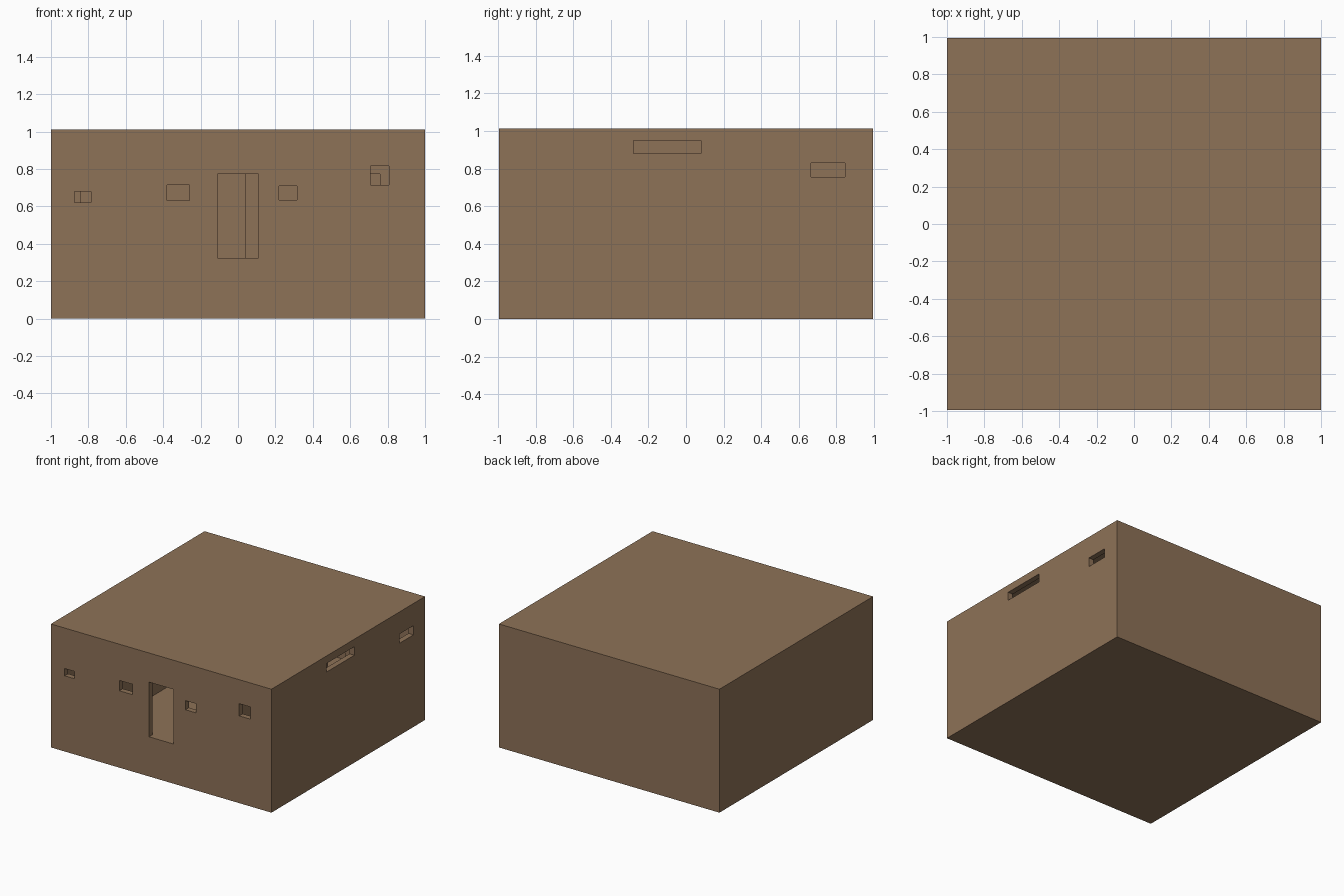
import bpy

if "Cube" in bpy.data.objects:
    bpy.data.objects.remove(bpy.data.objects["Cube"])

# One earthy colour for the whole house
mud = bpy.data.materials.new("mud_brown")
mud.diffuse_color = (0.27, 0.168, 0.096, 1)
mud.use_nodes = True
mud.node_tree.nodes["Principled BSDF"].inputs["Base Color"].default_value = mud.diffuse_color


def box(name, x0, x1, y0, y1, z0, z1):
    bpy.ops.mesh.primitive_cube_add(size=1, location=((x0 + x1) / 2, (y0 + y1) / 2, (z0 + z1) / 2))
    ob = bpy.context.object
    ob.name = name
    ob.scale = (x1 - x0, y1 - y0, z1 - z0)
    bpy.ops.object.transform_apply(location=False, rotation=False, scale=True)
    return ob


# Outer block of the house
house = box("house", -1, 1, -0.995, 0.995, 0, 1.012)
house.data.materials.append(mud)


def cut(*size):
    cutter = box("cutter", *size)
    cutter.hide_render = True
    mod = house.modifiers.new("cut", 'BOOLEAN')
    mod.operation = 'DIFFERENCE'
    mod.solver = 'EXACT'
    mod.object = cutter
    bpy.context.view_layer.objects.active = house
    bpy.ops.object.modifier_apply(modifier=mod.name)
    bpy.data.objects.remove(cutter)


FLOOR, CEIL, HEAD = 0.325, 0.97, 0.773

# Rooms: left, middle and right at the front, one long room at the back
for x0, x1, y0, y1 in [(-0.955, -0.54, -0.95, 0.3), (-0.5, 0.46, -0.95, 0.3),
                       (0.5, 0.955, -0.95, 0.3), (-0.955, 0.955, 0.34, 0.95)]:
    cut(x0, x1, y0, y1, FLOOR, CEIL)

# Front door
cut(-0.11, 0.11, -1.1, -0.9, FLOOR, HEAD)

# Inner doorways into the back room
for x0, x1 in [(-0.84, -0.66), (-0.14, 0.04), (0.58, 0.76)]:
    cut(x0, x1, 0.25, 0.4, FLOOR, HEAD)

# Front windows
for x0, x1, z0, z1 in [(-0.875, -0.785, 0.62, 0.68), (-0.38, -0.26, 0.63, 0.715),
                       (0.22, 0.315, 0.635, 0.71), (0.708, 0.808, 0.715, 0.815)]:
    cut(x0, x1, -1.1, -0.9, z0, z1)

# Right side windows
for y0, y1, z0, z1 in [(-0.28, 0.08, 0.88, 0.95), (0.665, 0.845, 0.755, 0.83)]:
    cut(0.9, 1.1, y0, y1, z0, z1)

for p in house.data.polygons:
    p.material_index = 0
    p.use_smooth = False
